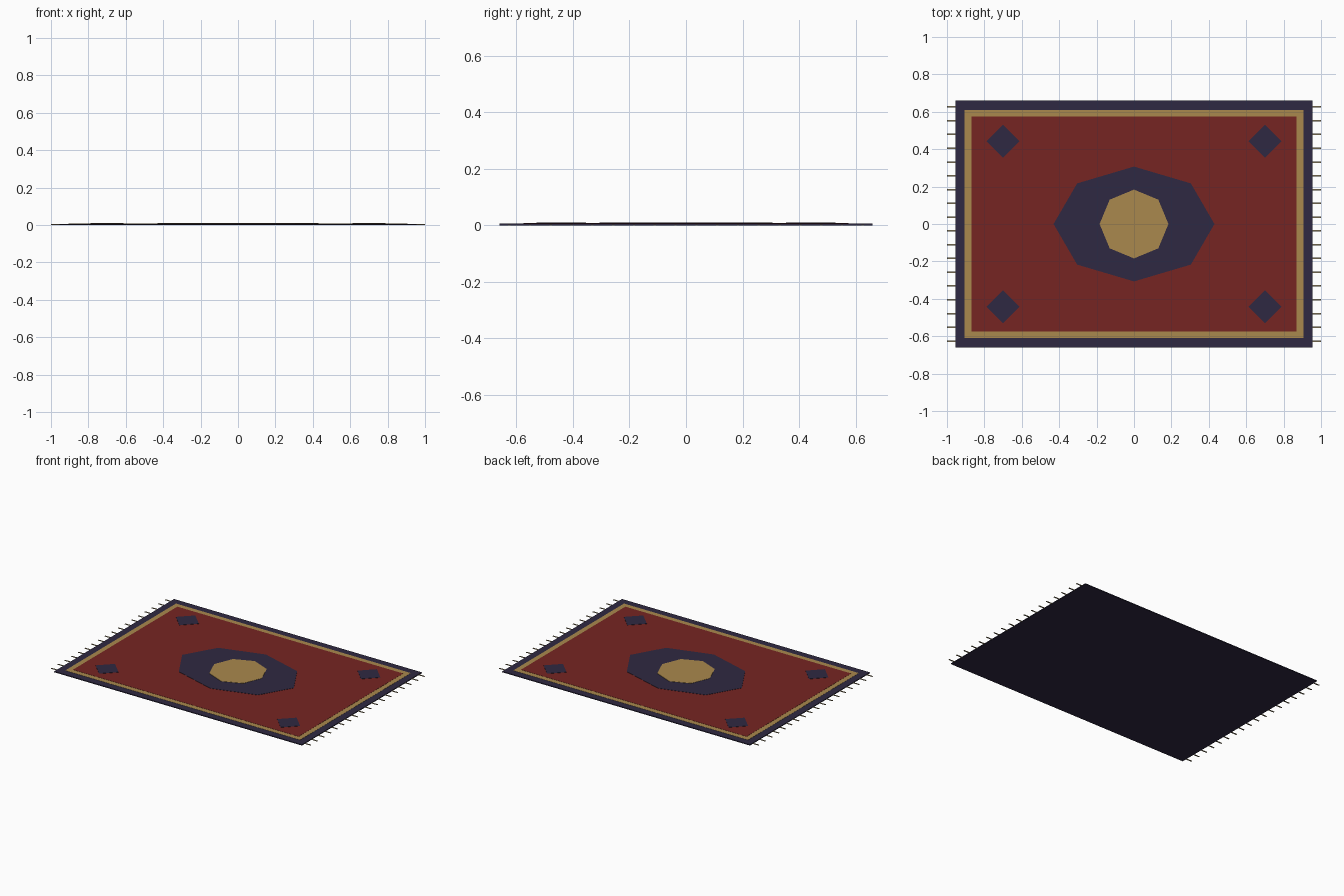
import bpy, bmesh, math

if "Cube" in bpy.data.objects:
    bpy.data.objects.remove(bpy.data.objects["Cube"])

def material(name, rgb):
    m = bpy.data.materials.new(name)
    m.diffuse_color = (*rgb, 1)
    m.use_nodes = True
    m.node_tree.nodes["Principled BSDF"].inputs["Base Color"].default_value = m.diffuse_color
    return m

NAVY = material("navy wool", (0.028, 0.022, 0.054))
GOLD = material("gold wool", (0.40, 0.25, 0.075))
RED = material("red wool", (0.18, 0.018, 0.016))
TAN = material("tan thread", (0.40, 0.32, 0.18))

def slab(name, outline, z0, z1, mat):
    """Flat prism from a plan outline."""
    bm = bmesh.new()
    face = bm.faces.new([bm.verts.new((x, y, z0)) for x, y in outline])
    top = bmesh.ops.extrude_face_region(bm, geom=[face])["geom"]
    for v in top:
        if isinstance(v, bmesh.types.BMVert):
            v.co.z = z1
    bmesh.ops.recalc_face_normals(bm, faces=bm.faces)
    mesh = bpy.data.meshes.new(name)
    bm.to_mesh(mesh)
    bm.free()
    mesh.materials.append(mat)
    ob = bpy.data.objects.new(name, mesh)
    bpy.context.collection.objects.link(ob)
    return ob

def rect(x, y, cx=0, cy=0):
    return [(cx - x, cy - y), (cx + x, cy - y), (cx + x, cy + y), (cx - x, cy + y)]

def ngon(n, rx, ry, cx=0, cy=0):
    return [(cx + rx * math.cos(2 * math.pi * i / n),
             cy + ry * math.sin(2 * math.pi * i / n)) for i in range(n)]

# Stacked rug layers
slab("border", rect(0.955, 0.66), 0, 0.006, NAVY)
slab("gold_band", rect(0.905, 0.61), 0.003, 0.007, GOLD)
slab("red_field", rect(0.87, 0.575), 0.003, 0.008, RED)

# Centre medallion
slab("medallion", ngon(8, 0.43, 0.307), 0.004, 0.0095, NAVY)
slab("medallion_centre", ngon(8, 0.184, 0.184), 0.004, 0.011, GOLD)

# Corner diamonds
for sx in (-1, 1):
    for sy in (-1, 1):
        slab("corner_diamond", ngon(4, 0.088, 0.088, sx * 0.7, sy * 0.442), 0.004, 0.0095, NAVY)

# Fringe threads on both short ends
for sx in (-1, 1):
    for i in range(18):
        y = -0.626 + i * 1.252 / 17
        slab("fringe_thread", rect(0.0245, 0.004, sx * 0.9755, y), 0.0005, 0.004, TAN)
